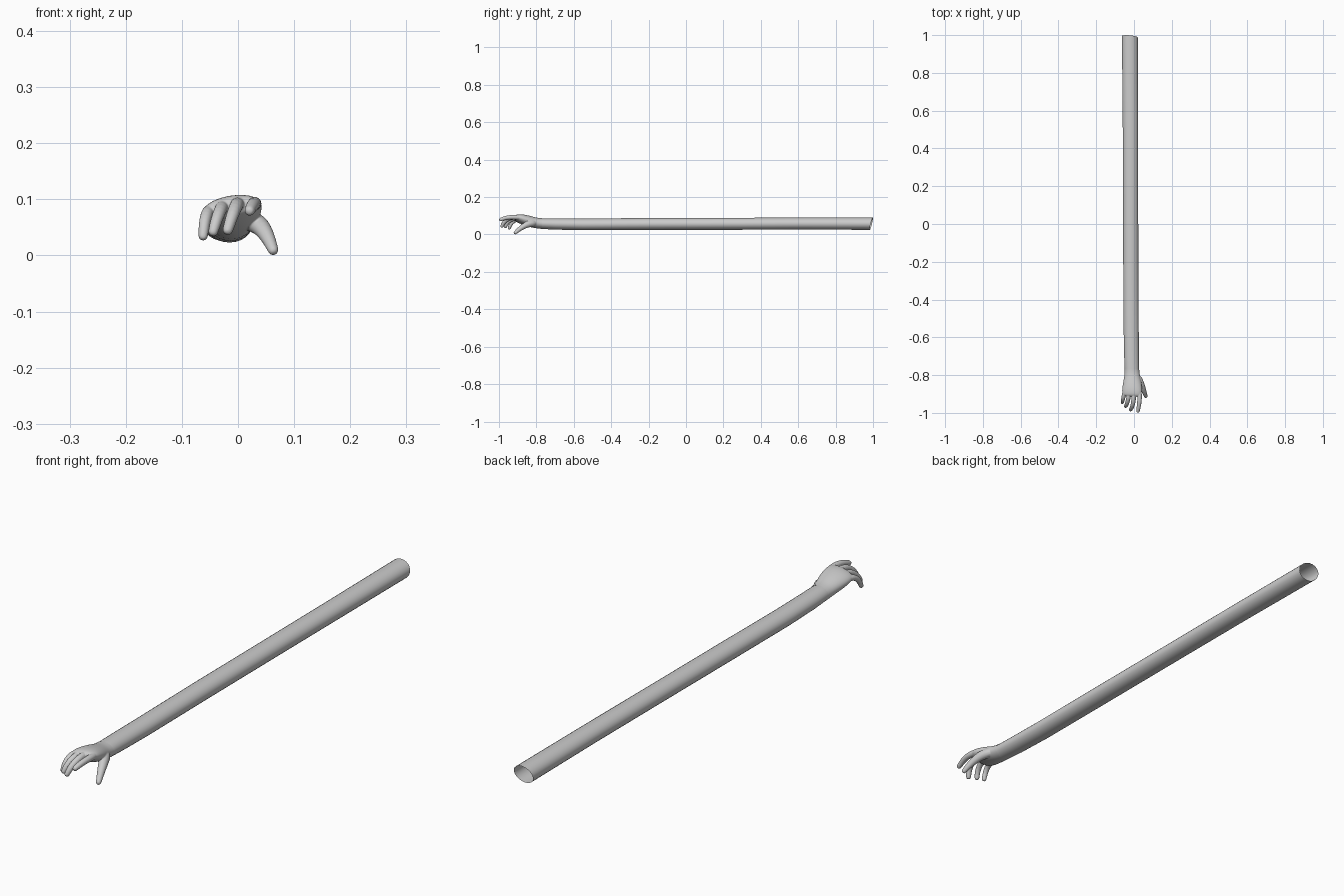
import bpy, bmesh, math
from mathutils import Vector

if "Cube" in bpy.data.objects:
    bpy.data.objects.remove(bpy.data.objects["Cube"])


def loft(bm, sections, sides, caps=True, dome=False, shear=None):
    """Tube through sections (x, y, z, radius_side, radius_up, roll)."""
    pts = [Vector(s[:3]) for s in sections]
    sizes = [s[3:] for s in sections]
    if dome:  # rounded fingertip
        t = (pts[-1] - pts[-2]).normalized()
        end, (a, b, roll) = pts[-1], sizes[-1]
        for d, k in ((0.55, 0.85), (0.95, 0.45)):
            pts.append(end + t * a * d)
            sizes.append((a * k, b * k, roll))
    rings = []
    for i, p in enumerate(pts):
        t = (pts[min(i + 1, len(pts) - 1)] - pts[max(i - 1, 0)]).normalized()
        u = Vector((1, 0, 0))
        u = (u - t * u.dot(t)).normalized()
        w = u.cross(t)
        if w.z < 0:
            w = -w
        a, b, roll = sizes[i]
        u, w = (u * math.cos(roll) + w * math.sin(roll),
                w * math.cos(roll) - u * math.sin(roll))
        ring = []
        for k in range(sides):
            ang = 2 * math.pi * k / sides
            c, s = math.cos(ang), math.sin(ang)
            v = p + u * a * c + w * b * s
            if shear and i == len(pts) - 1:
                v.y += shear[0] * c + shear[1] * s
            ring.append(bm.verts.new(v))
        rings.append(ring)
    for r0, r1 in zip(rings, rings[1:]):
        for k in range(sides):
            j = (k + 1) % sides
            bm.faces.new((r0[k], r0[j], r1[j], r1[k]))
    if caps:
        bm.faces.new(rings[0])
        bm.faces.new(rings[-1])


def make_object(name, bm):
    bmesh.ops.recalc_face_normals(bm, faces=bm.faces[:])
    me = bpy.data.meshes.new(name)
    bm.to_mesh(me)
    bm.free()
    ob = bpy.data.objects.new(name, me)
    bpy.context.collection.objects.link(ob)
    return ob


# Long straight forearm, open at the back with a slightly slanted rim
bm = bmesh.new()
loft(bm, [
    (-0.011, -0.775, 0.058, 0.038, 0.028, 0),
    (-0.013, -0.70, 0.056, 0.039, 0.030, 0),
    (-0.015, -0.55, 0.054, 0.040, 0.031, 0),
    (-0.017, -0.20, 0.056, 0.040, 0.032, 0),
    (-0.018, 0.20, 0.057, 0.040, 0.032, 0),
    (-0.019, 0.60, 0.058, 0.041, 0.032, 0),
    (-0.022, 0.991, 0.058, 0.042, 0.033, 0),
], 24, caps=False, shear=(-0.004, 0.008))
arm = make_object("forearm", bm)

# Hand: palm, four curled fingers and thumb, fused together
bm = bmesh.new()
loft(bm, [
    (-0.013, -0.70, 0.056, 0.040, 0.031, 0),
    (-0.011, -0.775, 0.058, 0.039, 0.029, 0),
    (-0.010, -0.805, 0.062, 0.042, 0.029, 0.03),
    (-0.009, -0.84, 0.071, 0.050, 0.030, 0.08),
    (-0.010, -0.875, 0.081, 0.055, 0.027, 0.14),
    (-0.011, -0.90, 0.087, 0.053, 0.021, 0.16),
    (-0.012, -0.915, 0.088, 0.045, 0.014, 0.16),
], 16)
fingers = {
    "index": [(0.028, -0.87, 0.089, 0.013), (0.031, -0.925, 0.094, 0.0125),
              (0.026, -0.962, 0.090, 0.0115), (0.021, -0.990, 0.080, 0.010)],
    "middle": [(0.000, -0.87, 0.091, 0.013), (-0.001, -0.935, 0.094, 0.0125),
               (-0.010, -0.970, 0.072, 0.0115), (-0.018, -0.983, 0.046, 0.010)],
    "ring": [(-0.025, -0.87, 0.087, 0.0125), (-0.029, -0.925, 0.087, 0.012),
             (-0.038, -0.955, 0.065, 0.011), (-0.044, -0.965, 0.043, 0.0095)],
    "little": [(-0.047, -0.87, 0.079, 0.0115), (-0.054, -0.910, 0.080, 0.0115),
               (-0.060, -0.935, 0.060, 0.0105), (-0.062, -0.945, 0.035, 0.009)],
    "thumb": [(0.015, -0.80, 0.062, 0.020), (0.037, -0.845, 0.058, 0.019),
              (0.053, -0.885, 0.034, 0.0135), (0.0625, -0.912, 0.010, 0.0100)],
}
for path in fingers.values():
    loft(bm, [(x, y, z, r, r, 0) for x, y, z, r in path], 12, dome=True)
hand = make_object("hand", bm)
sub = hand.modifiers.new("round", 'SUBSURF')
sub.levels = sub.render_levels = 2
fuse = hand.modifiers.new("fuse", 'REMESH')
fuse.mode = 'VOXEL'
fuse.voxel_size = 0.002
soft = hand.modifiers.new("soften", 'SMOOTH')
soft.factor = 0.5
soft.iterations = 4
bpy.ops.object.select_all(action='DESELECT')
hand.select_set(True)
bpy.context.view_layer.objects.active = hand
bpy.ops.object.convert(target='MESH')

# Trim the hidden stub so the wrist runs into the open forearm
bm = bmesh.new()
bm.from_mesh(hand.data)
bmesh.ops.delete(bm, geom=[v for v in bm.verts if v.co.y > -0.770], context='VERTS')
bm.to_mesh(hand.data)
bm.free()

for ob in (arm, hand):
    ob.data.shade_smooth()
